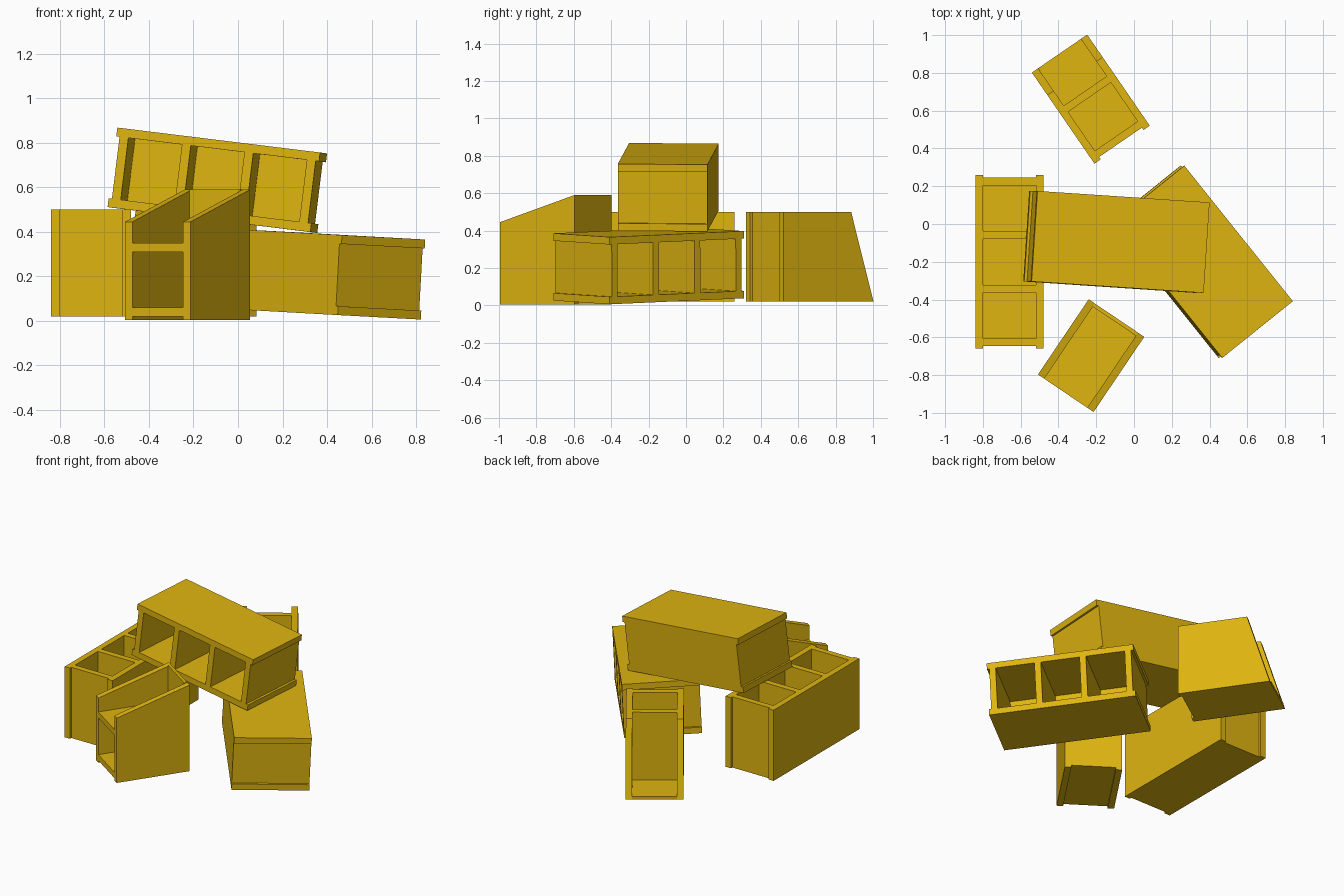
import bpy
import bmesh
from math import radians
from mathutils import Matrix, Vector, Euler

cube = bpy.data.objects.get("Cube")
if cube:
    bpy.data.objects.remove(cube, do_unlink=True)

# Single painted finish
gold = bpy.data.materials.new("golden_yellow")
COLOUR = (0.74, 0.46, 0.005, 1)
gold.use_nodes = True
gold.diffuse_color = COLOUR
shader = next(n for n in gold.node_tree.nodes if n.type == "BSDF_PRINCIPLED")
shader.inputs["Base Color"].default_value = COLOUR

T = 0.04        # board thickness
BACK = 0.02     # back panel thickness
LIP = 0.015     # overhang of the outer boards
DEPTH = 0.48
FRONT, REAR = -DEPTH / 2, DEPTH / 2


def extrude_profile(name, profile, x0, x1, frame):
    """Extrude a (y, z) profile along x from x0 to x1, placed by frame."""
    bm = bmesh.new()
    face = bm.faces.new([bm.verts.new((x0, y, z)) for y, z in profile])
    new = bmesh.ops.extrude_face_region(bm, geom=[face])["geom"]
    bmesh.ops.translate(bm, vec=(x1 - x0, 0, 0),
                        verts=[v for v in new if isinstance(v, bmesh.types.BMVert)])
    bmesh.ops.recalc_face_normals(bm, faces=bm.faces)
    mesh = bpy.data.meshes.new(name)
    bm.to_mesh(mesh)
    bm.free()
    mesh.materials.append(gold)
    obj = bpy.data.objects.new(name, mesh)
    obj.matrix_world = frame
    bpy.context.collection.objects.link(obj)


def board(name, x, y, z, frame):
    profile = [(y[0], z[0]), (y[1], z[0]), (y[1], z[1]), (y[0], z[1])]
    extrude_profile(name, profile, x[0], x[1], frame)


def pose(location, rotation):
    turn = Euler([radians(a) for a in rotation]).to_matrix().to_4x4()
    return Matrix.Translation(Vector(location)) @ turn


def cubby_shelf(name, frame, length=0.92, height=0.36):
    """Three-compartment shelf, centred on its own origin."""
    half, top = length / 2, height / 2
    inner = half - LIP
    for label, z in (("top", top - T), ("bottom", -top)):
        board(f"{name}_{label}", (-half, half), (FRONT, REAR), (z, z + T), frame)
    # Two ends and two dividers, evenly spaced
    step = (2 * inner - T) / 3
    for i, label in enumerate(("end_a", "divider_a", "divider_b", "end_b")):
        x = -inner + i * step
        rear = REAR if label.startswith("end") else REAR - BACK
        board(f"{name}_{label}", (x, x + T), (FRONT, rear), (T - top, top - T), frame)
    board(f"{name}_back", (T - inner, inner - T), (REAR - BACK, REAR),
          (T - top, top - T), frame)


def book_bin(name, frame, width=0.355, height=0.585):
    """Bin with a lower cubby and a slope-sided tray, origin at base centre."""
    half = width / 2
    slope = [(FRONT, 0), (REAR, 0), (REAR, height), (FRONT, height - 0.145)]
    extrude_profile(f"{name}_side_a", slope, -half, T - half, frame)
    extrude_profile(f"{name}_side_b", slope, half - T, half, frame)
    span = (T - half, half - T)
    for label, z in (("base", LIP), ("shelf", 0.305)):
        board(f"{name}_{label}", span, (FRONT, REAR - BACK), (z, z + T), frame)
    board(f"{name}_back", span, (REAR - BACK, REAR), (LIP, height), frame)


# Shelf lying on its back, leaning shelf, and the one resting across them
cubby_shelf("flat_shelf", pose((-0.66, -0.2, 0.26), (-90, 0, 90)))
cubby_shelf("leaning_shelf", pose((0.357, -0.2, 0.212), (2.4, -2, 128.7)))
cubby_shelf("stacked_shelf", pose((-0.093, -0.095, 0.632), (-0.5, 7, -3.8)))

# Upright bin in front, bin on its back behind
book_bin("upright_bin", pose((-0.227, -0.697, 0.005), (0, 0, -34)))
book_bin("fallen_bin", pose((-0.063, 0.42, 0.26), (-90, 0, 34.5)))
